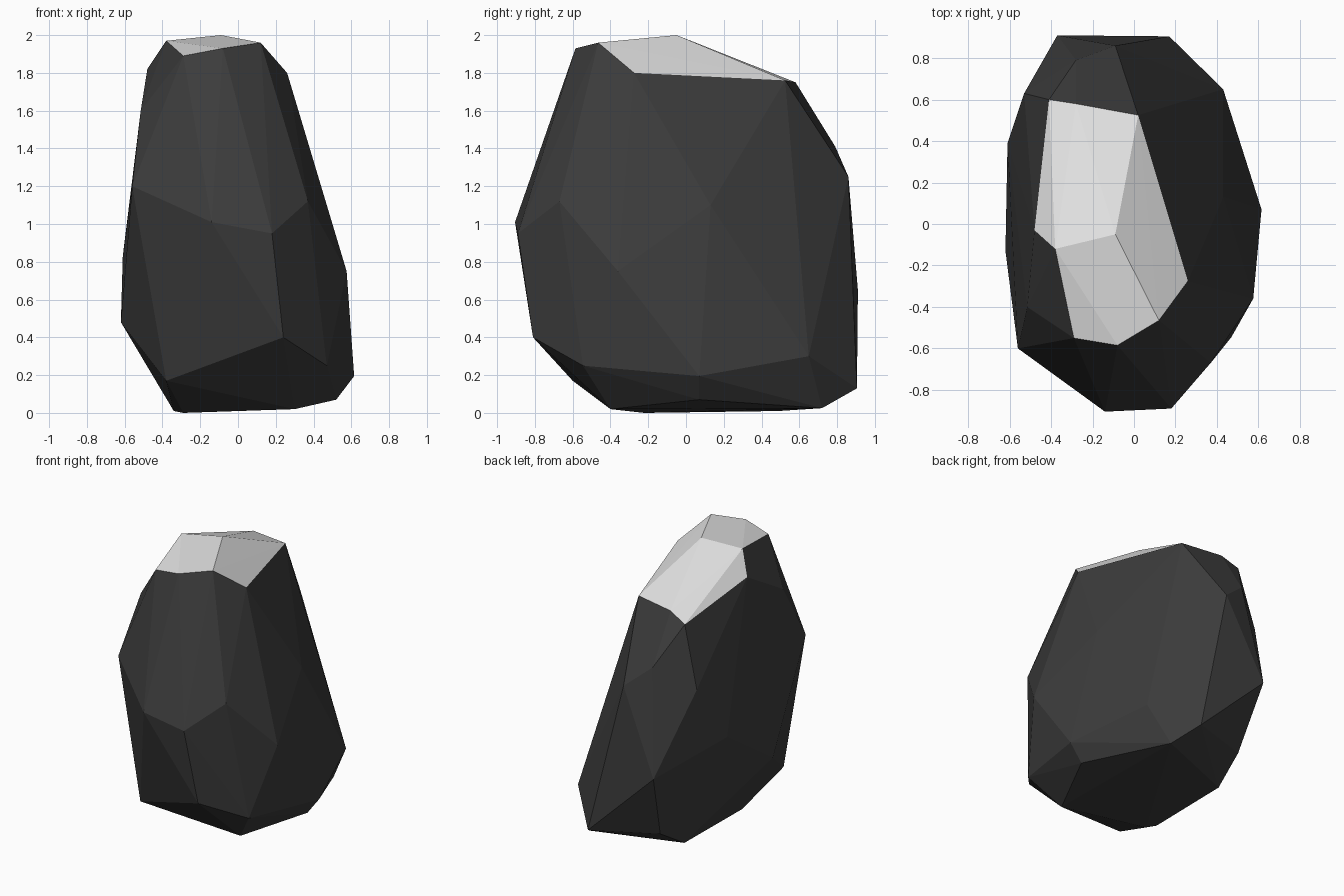
import bpy
import bmesh
from mathutils import Vector

default_cube = bpy.data.objects.get("Cube")
if default_cube:
    bpy.data.objects.remove(default_cube, do_unlink=True)


def make_material(name, grey):
    material = bpy.data.materials.new(name)
    material.use_nodes = True
    colour = (grey, grey, grey, 1)
    material.diffuse_color = colour
    shader = material.node_tree.nodes["Principled BSDF"]
    shader.inputs["Base Color"].default_value = colour
    shader.inputs["Roughness"].default_value = 1
    return material


# Chipped corners of the boulder, one group per level, in hundredths of a unit
crown = [(-29, -55, 189), (-8, -58.5, 193), (12, -46.5, 196), (26, -27.5, 180),
         (2, 52.5, 176), (-28, 58, 175), (-41, 60, 169), (-48, -3, 182),
         (-38, -12, 197), (-9, -5, 200)]
shoulder = [(-51.5, -40, 160), (-56, -60, 120), (37, -67, 112), (43, 13, 110),
            (-9, 86, 125), (-28, 79, 141), (-53, 63, 125)]
waist = [(-14, -90.5, 101), (18, -89, 95), (57.5, -36, 75), (-37, 91, 65),
         (-61, 39, 83), (-62, -13, 48), (24, -81, 40)]
foot = [(47, -54.5, 25), (61.5, 7, 19.5), (43, 65, 30), (17, 90.5, 13),
        (-30, 73, 16), (-38, -60, 17), (52, 7, 7)]
base = [(30, -40, 2), (28, 72, 2.5), (-33, 49, 1), (-34, -17, 1), (-29, -22, 0)]

# Boulder: wrap all corners in one faceted shell
bm = bmesh.new()
for level in (crown, shoulder, waist, foot, base):
    for corner in level:
        bm.verts.new(Vector(corner) / 100)
hull = bmesh.ops.convex_hull(bm, input=bm.verts[:], use_existing_faces=False)
loose = [v for v in bm.verts if not v.link_faces]
bmesh.ops.delete(bm, geom=loose, context="VERTS")
bmesh.ops.recalc_face_normals(bm, faces=bm.faces[:])
bm.normal_update()

# Snow cap: the gently sloping facets near the top
for face in bm.faces:
    face.smooth = False
    gentle = face.normal.z > 0.62
    high = face.calc_center_median().z > 1.6
    face.material_index = 1 if gentle and high else 0

mesh = bpy.data.meshes.new("boulder")
bm.to_mesh(mesh)
bm.free()
mesh.materials.append(make_material("dark stone", 0.045))
mesh.materials.append(make_material("pale snow", 0.75))
boulder = bpy.data.objects.new("boulder", mesh)
bpy.context.collection.objects.link(boulder)
